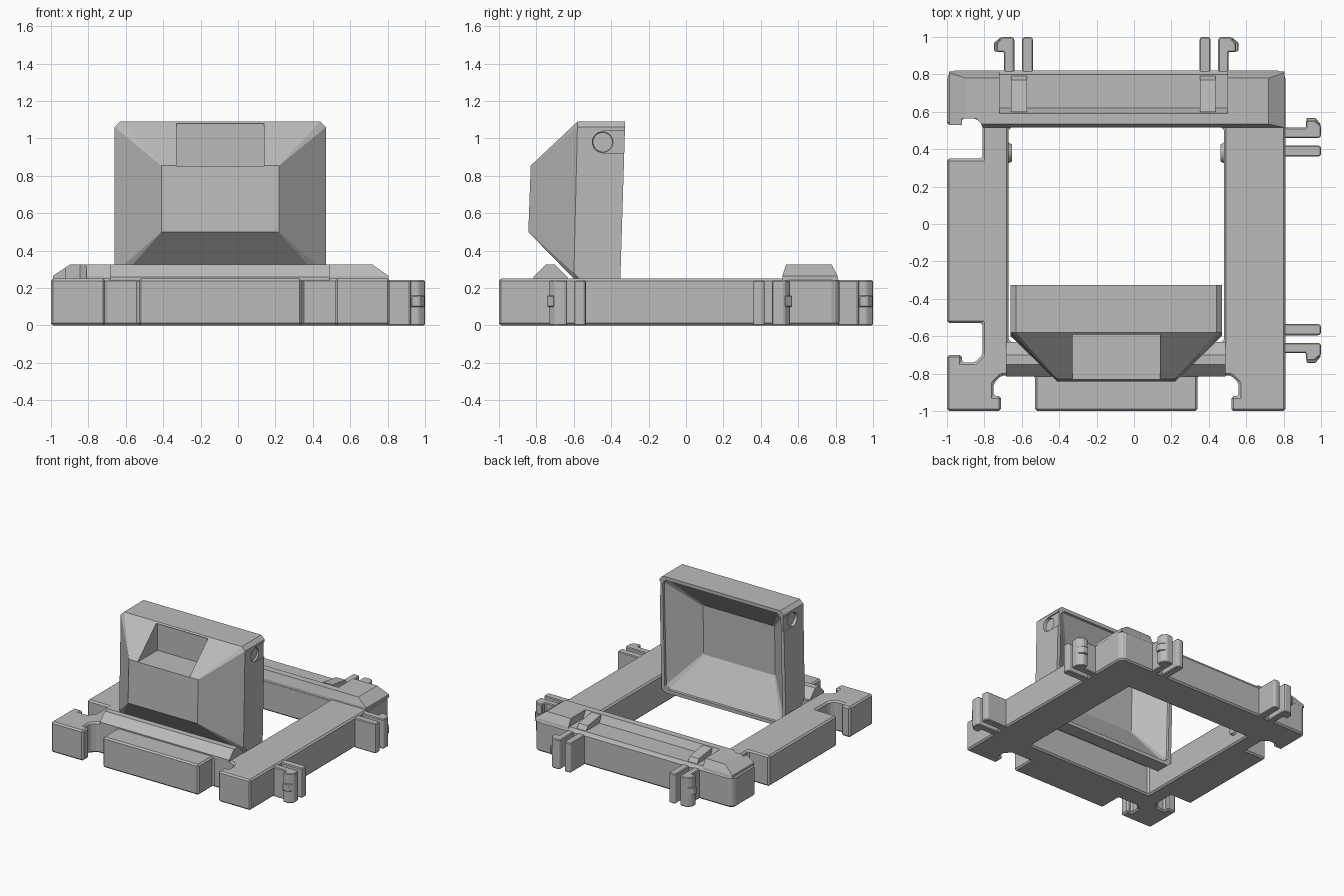
import bpy, bmesh, math
from mathutils import Vector

if "Cube" in bpy.data.objects:
    bpy.data.objects.remove(bpy.data.objects["Cube"])

grey = bpy.data.materials.new("plastic_grey")
grey.diffuse_color = (0.5, 0.5, 0.5, 1)
grey.use_nodes = True
grey.node_tree.nodes["Principled BSDF"].inputs["Base Color"].default_value = grey.diffuse_color


def make(name, bm, bevel=0.0):
    bmesh.ops.recalc_face_normals(bm, faces=bm.faces)
    me = bpy.data.meshes.new(name)
    bm.to_mesh(me)
    bm.free()
    me.materials.append(grey)
    ob = bpy.data.objects.new(name, me)
    bpy.context.collection.objects.link(ob)
    if bevel:
        add_bevel(ob, bevel)
    return ob


def add_bevel(ob, width):
    m = ob.modifiers.new("bevel", 'BEVEL')
    m.width, m.segments, m.limit_method = width, 1, 'ANGLE'
    m.angle_limit = math.radians(35)


def loft(name, rings, bevel=0.0):
    """Closed skin through rings of equal point count."""
    bm = bmesh.new()
    vs = [[bm.verts.new(p) for p in r] for r in rings]
    n = len(vs[0])
    for a, b in zip(vs, vs[1:]):
        for i in range(n):
            bm.faces.new((a[i], a[(i + 1) % n], b[(i + 1) % n], b[i]))
    bm.faces.new(vs[0])
    bm.faces.new(vs[-1])
    return make(name, bm, bevel)


def prism(name, pts, z0, z1, bevel=0.0):
    return loft(name, [[(x, y, z) for x, y in pts] for z in (z0, z1)], bevel)


def rect(x0, x1, y0, y1):
    return [(x0, y0), (x1, y0), (x1, y1), (x0, y1)]


def rod(name, x0, x1, y, z, r0, r1, n=32):
    ring = [(math.cos(t * math.tau / n), math.sin(t * math.tau / n)) for t in range(n)]
    return loft(name, [[(x, y + r * c, z + r * s) for c, s in ring]
                       for x, r in ((x0, r0), (x1, r1))])


def cut(ob, cutter):
    m = ob.modifiers.new("cut", 'BOOLEAN')
    m.object, m.operation, m.solver = cutter, 'DIFFERENCE', 'EXACT'
    cutter.hide_render = True
    cutter.hide_viewport = True
    cutter.display_type = 'WIRE'


# Square frame with hooked sockets along the left and front sides
left = [(-1, .35), (-.81, .35), (-.81, .53), (-.845, .565), (-.92, .565), (-.92, .53), (-1, .53)]
left_low = [(-1, -.70), (-.92, -.70), (-.92, -.74), (-.85, -.74), (-.81, -.70), (-.81, -.53), (-1, -.53)]
front_l = [(-.53, -1), (-.53, -.81), (-.71, -.81), (-.75, -.85), (-.75, -.92), (-.71, -.92), (-.71, -1)]
front_r = [(.52, -1), (.52, -.92), (.56, -.92), (.56, -.85), (.52, -.81), (.34, -.81), (.34, -1)]
outline = ([(-1, -1)] + left_low + left + [(-1, .79), (-.97, .82), (.78, .82), (.81, .79), (.81, -1)]
           + front_r + front_l)
frame = prism("frame", outline, 0, .25)
cut(frame, prism("opening_cutter", rect(-.67, .48, -.63, .515), -.1, .4))
add_bevel(frame, .012)


# Raised corner blocks on the back bar
def block(name, x0, x1, tx0, tx1):
    return loft(name, [[(x, y, .24) for x, y in rect(x0, x1, .515, .815)],
                       [(x, y, .265) for x, y in rect(x0, x1, .515, .81)],
                       [(x, y, .325) for x, y in rect(tx0, tx1, .535, .78)]])


corner = block("left_corner_block", -.99, -.72, -.9, -.72)
cut(corner, prism("socket_cutter", [(-1.1, .4), (-.81, .4), (-.81, .53), (-.845, .565),
                                    (-.92, .565), (-.92, .53), (-1.1, .53)], .1, .5))
block("right_corner_block", .50, .805, .50, .72)


# Long ridges: one behind the lid seat, one on the back bar
def ridge(name, x0, x1, prof):
    return loft(name, [[(x, y, z) for y, z in prof] for x in (x0, x1)])


ridge("front_ridge", -.685, .49, [(-.815, .24), (-.815, .26), (-.75, .325), (-.70, .325), (-.63, .255), (-.63, .24)])
ridge("back_ridge", -.73, .51, [(.515, .24), (.515, .26), (.535, .325), (.59, .325), (.62, .265), (.80, .265), (.815, .24)])
for x in (-.615, .395):
    ridge("ridge_rib", x - .042, x + .042, [(.60, .25), (.60, .325), (.77, .30), (.80, .25)])

# Snap clips: a straight prong beside a hooked one
hook = [(-.03, 0), (.18, 0), (.19, .01), (.19, .065), (.155, .095), (.11, .095), (.11, .055), (-.03, .055)]
bump = [(.11, .09), (.155, .09), (.18, .07), (.19, .07), (.16, .108), (.115, .108)]
prong = [(-.03, -.10), (.18, -.10), (.19, -.09), (.19, -.05), (.18, -.04), (-.03, -.04)]
for side, base, d in (("right", .46, 1), ("right", -.635, -1), ("back", -.64, -1), ("back", .45, 1)):
    for part, pts, z0, z1 in (("hook", hook, 0, .242), ("prong", prong, 0, .242), ("bump", bump, .1, .16)):
        place = [(.81 + u, base + d * v) if side == "right" else (base + d * v, .81 + u) for u, v in pts]
        prism(f"{side}_clip_{part}", place, z0, z1, .006)

# Hinge pegs inside the frame
rod("left_hinge_peg", -.68, -.652, .38, .13, .06, .045)
rod("right_hinge_peg", .49, .462, .38, .13, .06, .045)


# Upright bin with tapered front and open back
def ring(y0, y1, x0, x1, z0, z1, c):
    """Rectangle with clipped corners facing y; y0 at the bottom, y1 at the top."""
    pts = [(x0 + c, z0), (x1 - c, z0), (x1, z0 + c), (x1, z1 - c),
           (x1 - c, z1), (x0 + c, z1), (x0, z1 - c), (x0, z0 + c)]
    return [(x, y0 + (y1 - y0) * (z - z0) / (z1 - z0), z) for x, z in pts]


bin_body = loft("bin", [
    ring(-.355, -.325, -.66, .47, .12, 1.09, .03),
    ring(-.47, -.50, -.66, .47, .12, 1.09, .03),
    ring(-.60, -.58, -.66, .47, .25, 1.09, .03),
    ring(-.843, -.83, -.41, .22, .50, .855, .001)])
cut(bin_body, loft("cavity_cutter", [
    ring(-.30, -.27, -.635, .445, .145, 1.065, .03),
    ring(-.375, -.345, -.63, .44, .15, 1.06, .03),
    ring(-.545, -.535, -.43, .22, .42, .83, .01)]))
cut(bin_body, prism("finger_notch_cutter", rect(-.33, .14, -1, -.575), .853, 1.08))
for name, x, d in (("left", -.66, 1), ("right", .47, -1)):
    cut(bin_body, rod(name + "_hinge_hole_cutter", x - d * .02, x + d * .022, -.445, .98, .06, .052))
    cut(bin_body, prism(name + "_hinge_slot_cutter",
                        rect(*sorted((x - d * .02, x + d * .009)), -.445, -.2), .92, 1.04))
